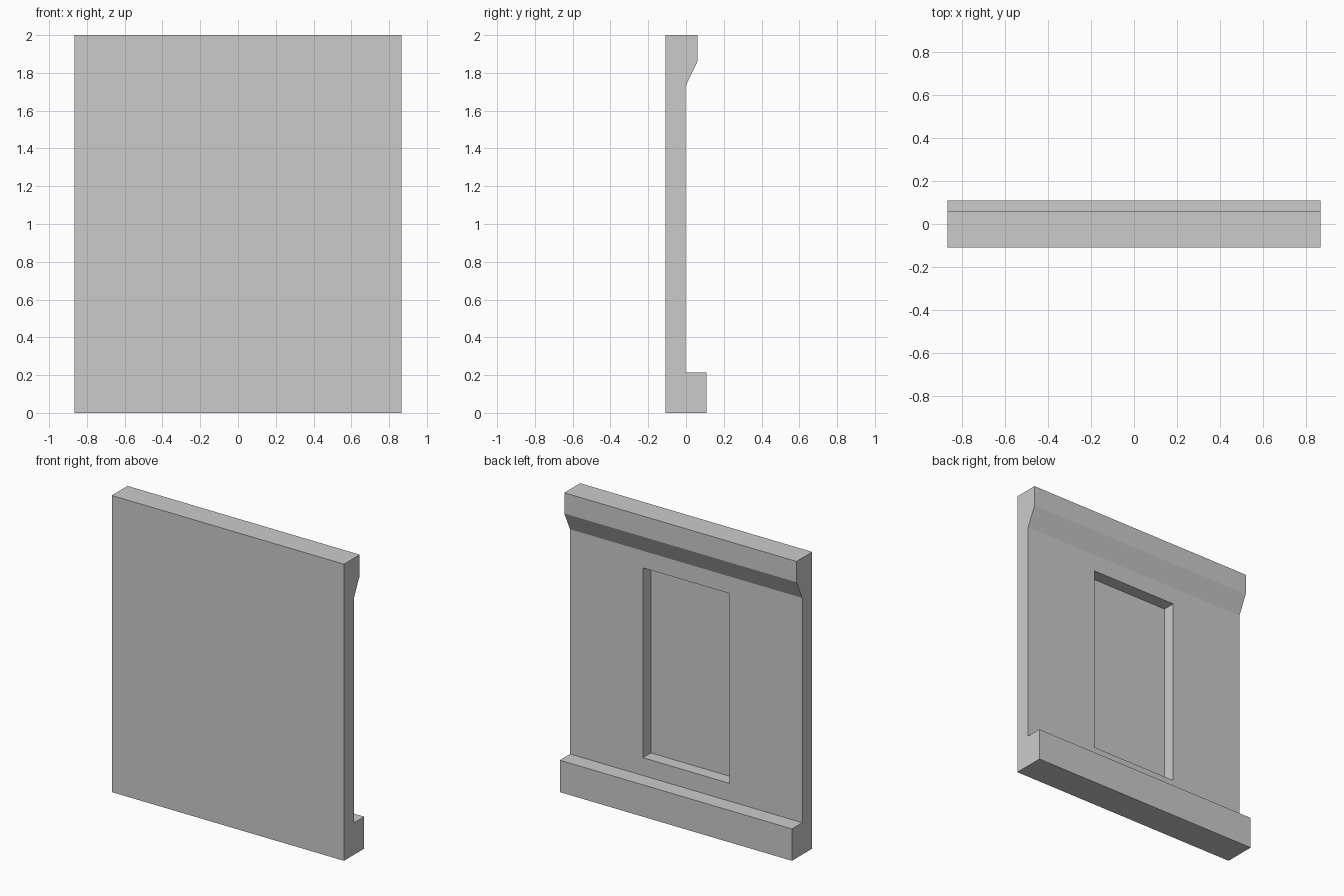
import bpy
import bmesh

if "Cube" in bpy.data.objects:
    bpy.data.objects.remove(bpy.data.objects["Cube"])

HALF_W = 0.866


def extrude_profile(name, profile, half_width):
    """Extrude a closed (y, z) profile along x, centred on x = 0."""
    bm = bmesh.new()
    face = bm.faces.new([bm.verts.new((-half_width, y, z)) for y, z in profile])
    result = bmesh.ops.extrude_face_region(bm, geom=[face])
    moved = [v for v in result["geom"] if isinstance(v, bmesh.types.BMVert)]
    bmesh.ops.translate(bm, verts=moved, vec=(2 * half_width, 0, 0))
    bmesh.ops.recalc_face_normals(bm, faces=bm.faces)
    mesh = bpy.data.meshes.new(name)
    bm.to_mesh(mesh)
    bm.free()
    obj = bpy.data.objects.new(name, mesh)
    bpy.context.collection.objects.link(obj)
    return obj


# Wall slab with projecting plinth below and chamfered cornice above
wall = extrude_profile("wall_panel", [
    (-0.108, 0), (0.108, 0), (0.108, 0.215), (-0.002, 0.215),
    (-0.002, 1.73), (0.06, 1.86), (0.06, 2), (-0.108, 2)], HALF_W)

# Blind rectangular niche cut into the back face
cutter = extrude_profile("niche_cutter", [
    (-0.087, 0.335), (0.05, 0.335), (0.05, 1.615), (-0.087, 1.615)], 0.323)
cutter.hide_render = True
cut = wall.modifiers.new("niche", "BOOLEAN")
cut.operation = "DIFFERENCE"
cut.solver = "EXACT"
cut.object = cutter

# Apply the cut and discard the helper
bpy.context.view_layer.objects.active = wall
wall.select_set(True)
bpy.ops.object.modifier_apply(modifier=cut.name)
bpy.data.objects.remove(cutter)
